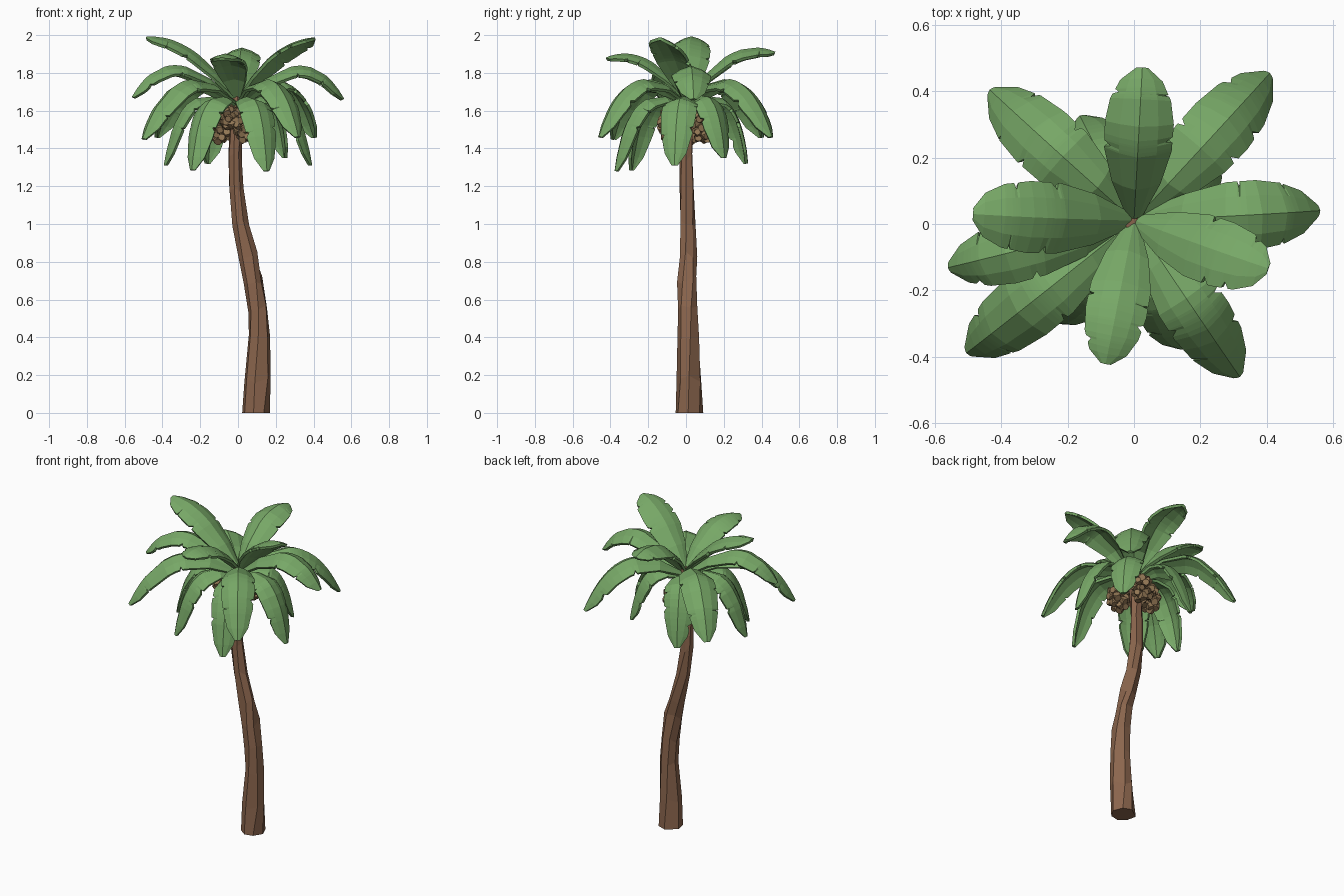
import bpy, bmesh, math, random
from mathutils import Vector, Matrix

if "Cube" in bpy.data.objects:
    bpy.data.objects.remove(bpy.data.objects["Cube"])

random.seed(4)

def material(name, rgb):
    m = bpy.data.materials.new(name)
    m.diffuse_color = (*rgb, 1)
    m.use_nodes = True
    m.node_tree.nodes["Principled BSDF"].inputs["Base Color"].default_value = m.diffuse_color
    return m

GREEN = material("leaf green", (0.185, 0.39, 0.135))
BARK = material("bark brown", (0.26, 0.132, 0.075))
FRUIT = material("fruit tan", (0.29, 0.185, 0.09))

def make_object(name, bm, mat):
    bmesh.ops.recalc_face_normals(bm, faces=bm.faces)
    me = bpy.data.meshes.new(name)
    bm.to_mesh(me)
    bm.free()
    me.materials.append(mat)
    ob = bpy.data.objects.new(name, me)
    bpy.context.collection.objects.link(ob)
    return ob

def lerp_table(table, t):
    for (a, va), (b, vb) in zip(table, table[1:]):
        if t <= b:
            return va + (vb - va) * (t - a) / (b - a)
    return table[-1][1]

# Trunk: curved, faceted, tapering rings (x, y, z, radius)
RINGS = [(.098, .017, 0, .075), (.102, .014, .18, .065), (.11, .012, .4, .056),
         (.104, .01, .55, .054), (.084, .007, .7, .051), (.055, .008, .83, .048),
         (.012, .008, 1.0, .043), (-.012, .005, 1.17, .038), (-.017, .002, 1.35, .035),
         (-.012, .002, 1.5, .034), (0, .01, 1.67, .03)]
bm = bmesh.new()
SIDES = 7
rows = []
for i, (x, y, z, r) in enumerate(RINGS):
    row = []
    for k in range(SIDES):
        a = math.tau * k / SIDES + .12 * i + random.uniform(-.15, .15)
        rr = r * random.uniform(.93, 1.1)
        dz = 0 if i == 0 else random.uniform(-.025, .025)
        row.append(bm.verts.new((x + rr * math.cos(a), y + rr * math.sin(a), z + dz)))
    rows.append(row)
for lo, hi in zip(rows, rows[1:]):
    for k in range(SIDES):
        n = (k + 1) % SIDES
        bm.faces.new((lo[k], lo[n], hi[n], hi[k]))
bm.faces.new(rows[0])
bm.faces.new(rows[-1])
make_object("trunk", bm, BARK)

# Leaves: arched, folded blades with torn edges
WIDTH = [(0, .2), (.2, .7), (.42, .98), (.62, 1), (.8, .88), (.93, .6), (1, .14)]

def leaf(name, tip, ctrl_reach, ctrl_z, half, fold=.5, base_z=1.64, roll=0):
    tip = Vector(tip)
    flat = Vector((tip.x, tip.y, 0)).normalized()
    base = Vector((0, .01, base_z)) + flat * .012
    ctrl = Vector((tip.x * ctrl_reach, tip.y * ctrl_reach, ctrl_z))
    level = Vector((-flat.y, flat.x, 0))
    # notch positions per side
    notches = {s: [random.uniform(.4, .58), random.uniform(.68, .85)] for s in (-1, 1)}
    ts = {0, .2, .42, .62, .8, .93, 1}
    for s in notches:
        for n in notches[s]:
            ts |= {n, n + .015, n + .05}
    bm = bmesh.new()
    rows = []
    for t in sorted(ts):
        p = base * (1 - t) ** 2 + ctrl * 2 * t * (1 - t) + tip * t * t
        tangent = ((ctrl - base) * (1 - t) + (tip - ctrl) * t).normalized()
        turn = Matrix.Rotation(roll, 3, tangent)
        side = turn @ level
        up = turn @ tangent.cross(level).normalized()
        row = []
        for s, f in ((-1, 1), (-1, .55), (1, 0), (1, .55), (1, 1)):
            w = half * lerp_table(WIDTH, t)
            if f == 1 and any(abs(t - n - .015) < 1e-6 for n in notches[s]):
                w *= .8
            drop = fold * w * (f ** 1.5)
            row.append(bm.verts.new(p + side * s * w * f - up * drop))
        rows.append(row)
    for a, b in zip(rows, rows[1:]):
        for k in range(4):
            bm.faces.new((a[k], a[k + 1], b[k + 1], b[k]))
    ob = make_object(name, bm, GREEN)
    mod = ob.modifiers.new("thickness", 'SOLIDIFY')
    mod.thickness = .016
    mod.offset = 0

# Upper tier: tips rising
for i, (tip, cz, half, fold, roll) in enumerate([((.405, -.135, 1.98), 1.97, .1, .35, -.15),
                                                 ((.025, .47, 1.905), 2.0, .1, .45, 0),
                                                 ((-.485, .03, 1.985), 2.0, .105, .4, 0),
                                                 ((-.085, -.42, 1.875), 1.96, .09, .35, 0)]):
    leaf(f"upper_leaf_{i + 1}", tip, .5, cz, half, fold, 1.67, roll)

# Middle tier: long arches
for i, (tip, cz, half) in enumerate([((.555, .04, 1.66), 2.01, .1),
                                     ((.405, .45, 1.46), 1.95, .1),
                                     ((-.43, .40, 1.46), 1.95, .1),
                                     ((-.555, -.13, 1.67), 2.01, .09),
                                     ((-.50, -.385, 1.45), 1.95, .1),
                                     ((.315, -.455, 1.46), 1.95, .095)]):
    leaf(f"middle_leaf_{i + 1}", tip, .65, cz, half)

# Lower tier: drooping leaves
for i, tip in enumerate([(.15, -.37, 1.28), (-.24, -.29, 1.285), (-.385, -.06, 1.31),
                         (-.16, .32, 1.32), (.385, -.06, 1.31), (.25, .2, 1.35)]):
    leaf(f"lower_leaf_{i + 1}", tip, .8, 1.81, .09, .45, 1.62)

# Fruit bunches: chunky faceted lumps packed around the trunk under the crown
for j, (cx, cy, cz) in enumerate([(-.09, .03, 1.515), (.015, .095, 1.515),
                                  (.045, -.085, 1.52), (-.04, -.07, 1.57)]):
    bm = bmesh.new()
    for k in range(26):
        # evenly spread directions over a small ellipsoid
        h = 1 - 2 * (k + .5) / 26
        a = 2.4 * k
        q = math.sqrt(1 - h * h)
        c = Vector((cx + q * math.cos(a) * .052, cy + q * math.sin(a) * .048,
                    cz + h * (.072 if j < 3 else .05)))
        spin = Matrix.Rotation(random.uniform(0, 6), 4, Vector((math.cos(a), math.sin(a), h)))
        bmesh.ops.create_cube(bm, size=random.uniform(.031, .039),
                              matrix=Matrix.Translation(c) @ spin)
    bmesh.ops.bevel(bm, geom=bm.verts[:], offset=.011, segments=1, affect='VERTICES')
    make_object(f"fruit_bunch_{j + 1}", bm, FRUIT)
